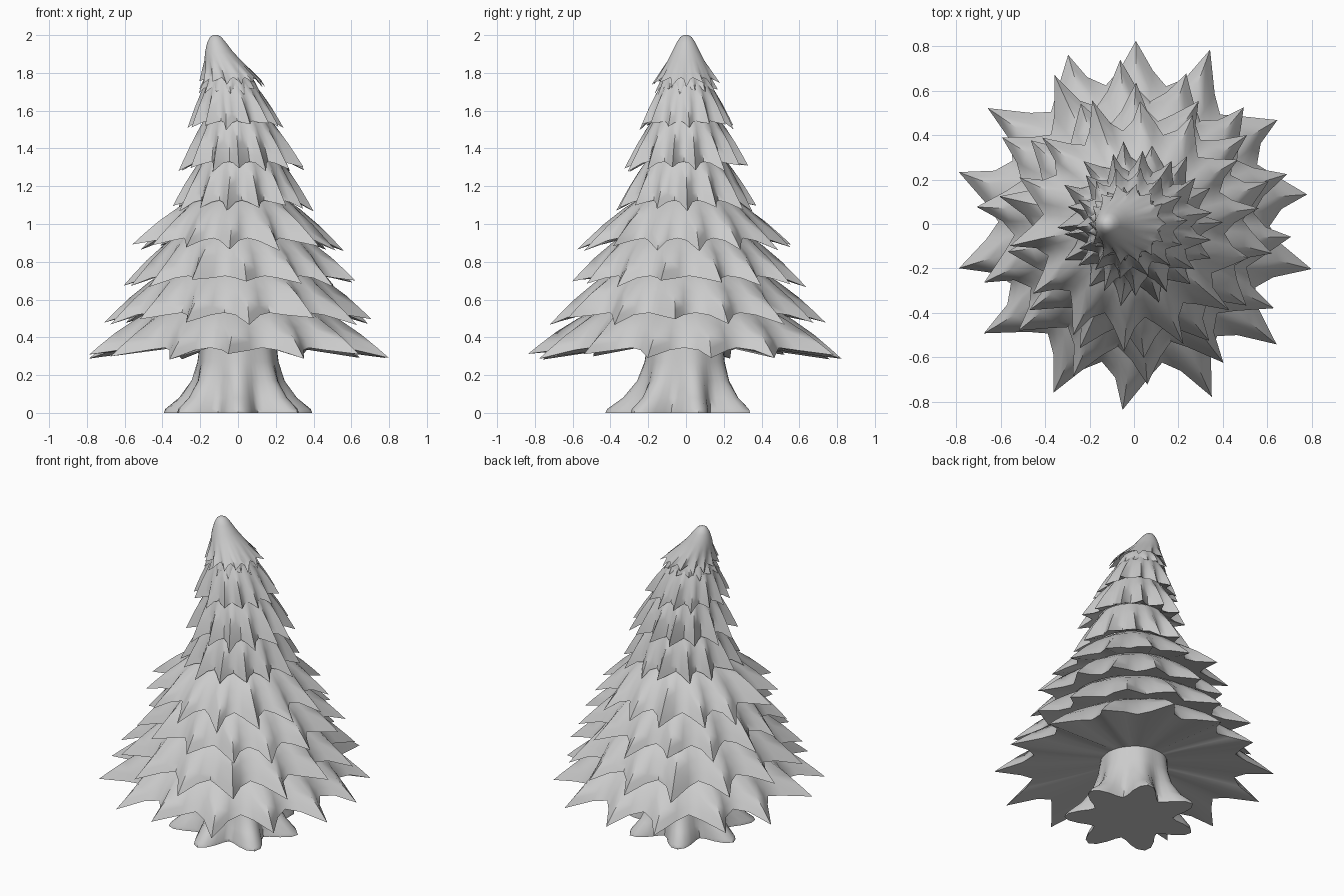
import bpy, bmesh, random
from math import sin, cos, pi, radians

if "Cube" in bpy.data.objects:
    bpy.data.objects.remove(bpy.data.objects["Cube"])

random.seed(4)


def loft(name, rings, cap_first=False, cap_last=False, angle=55):
    """Skin a stack of closed rings with equal point counts."""
    bm = bmesh.new()
    loops = [[bm.verts.new(p) for p in ring] for ring in rings]
    n = len(loops[0])
    for a, b in zip(loops, loops[1:]):
        for i in range(n):
            j = (i + 1) % n
            bm.faces.new((a[i], b[i], b[j], a[j]))   # rings run top to bottom
    if cap_first:
        bm.faces.new(loops[0])
    if cap_last:
        bm.faces.new(loops[-1][::-1])
    me = bpy.data.meshes.new(name)
    bm.to_mesh(me)
    bm.free()
    ob = bpy.data.objects.new(name, me)
    bpy.context.collection.objects.link(ob)
    bpy.context.view_layer.objects.active = ob
    ob.select_set(True)
    bpy.ops.object.shade_smooth_by_angle(angle=radians(angle))
    ob.select_set(False)


# Trunk flaring into seven root lobes
def trunk_ring(z, r, lobe):
    pts = []
    for i in range(56):
        a = -pi / 2 + 2 * pi * i / 56
        rr = r + lobe * cos(7 * (a + pi / 2))
        pts.append((rr * cos(a), rr * sin(a) - 0.3 * lobe, z))
    return pts


loft("trunk", [trunk_ring(*s) for s in (
    (0.39, 0.2, 0.0), (0.27, 0.212, 0.006), (0.17, 0.235, 0.018),
    (0.08, 0.275, 0.045), (0.02, 0.32, 0.075), (0, 0.325, 0.078))], cap_last=True)

POINTS = 14
N = POINTS * 4
STAR = (1.0, 0.29, 0.0, 0.29)   # tip, flank, valley, flank


def tier(name, offset, cx, tip, valley, z_tip, z_valley, top, z_top, ctop, under,
         cap=(), bulge=0.03, ys=1.0):
    """One skirt of pointed boughs; it hangs from the underside of the skirt above."""
    base = radians(offset)
    jit = [(random.uniform(-.035, .03), random.uniform(-.06, .06),
            random.uniform(-.025, .015)) for _ in range(POINTS)]

    def circle(r, z, x):
        return [(x + r * cos(base + 2 * pi * i / N), ys * r * sin(base + 2 * pi * i / N), z)
                for i in range(N)]

    rings = [circle(*c) for c in cap]
    for t in (0, 0.3, 0.6, 0.85, 1):
        ring = []
        for i in range(N):
            jr, ja, jz = jit[i // 4]
            s = STAR[i % 4]
            w = 1 if i % 4 == 0 else 0
            a = base + 2 * pi * i / N + w * ja * t
            r_end = valley + (tip - valley) * s + w * jr * tip
            z_end = z_valley + (z_tip - z_valley) * s + w * jz
            r = top + (r_end - top) * t
            z = z_top + (z_end - z_top) * t + bulge * sin(pi * t) * (1 - 0.3 * s)
            x = ctop + (cx - ctop) * t
            ring.append((x + r * cos(a), ys * r * sin(a), z))
        rings.append(ring)
    # underside running back in to the skirt below
    rings.append(circle(under, z_valley + 0.025, cx))
    loft(name, rings, cap_first=bool(cap))


# Broad lower boughs
tier("boughs_1", 12, 0.0, 0.805, 0.61, 0.30, 0.345, 0.44, 0.555, 0.0, 0.19, ys=1.045)
tier("boughs_2", 18, 0.0, 0.72, 0.54, 0.49, 0.53, 0.38, 0.755, 0.0, 0.44, ys=1.03)
tier("boughs_3", 15, 0.02, 0.62, 0.47, 0.69, 0.725, 0.31, 0.955, 0.0, 0.38)
tier("boughs_4", 7, 0.0, 0.555, 0.41, 0.88, 0.925, 0.22, 1.15, 0.01, 0.31, ys=1.03)
# Steep upper boughs
tier("boughs_5", 0, 0.02, 0.37, 0.275, 1.09, 1.125, 0.20, 1.355, 0.015, 0.22, bulge=0.02)
tier("boughs_6", 10, 0.02, 0.33, 0.24, 1.30, 1.33, 0.165, 1.57, -0.005, 0.20, bulge=0.02)
tier("boughs_7", 3, -0.015, 0.255, 0.195, 1.52, 1.545, 0.125, 1.75, -0.045, 0.165, bulge=0.02)
# Leaning crown
tier("crown_hem", 14, -0.045, 0.165, 0.135, 1.70, 1.725, 0.11, 1.80, -0.05, 0.125, bulge=0.01)
tier("crown", 2, -0.03, 0.18, 0.14, 1.74, 1.775, 0.095, 1.87, -0.082, 0.11, bulge=0,
     cap=((0.012, 2.0, -0.12), (0.03, 1.99, -0.118), (0.05, 1.96, -0.113), (0.075, 1.91, -0.1)))
